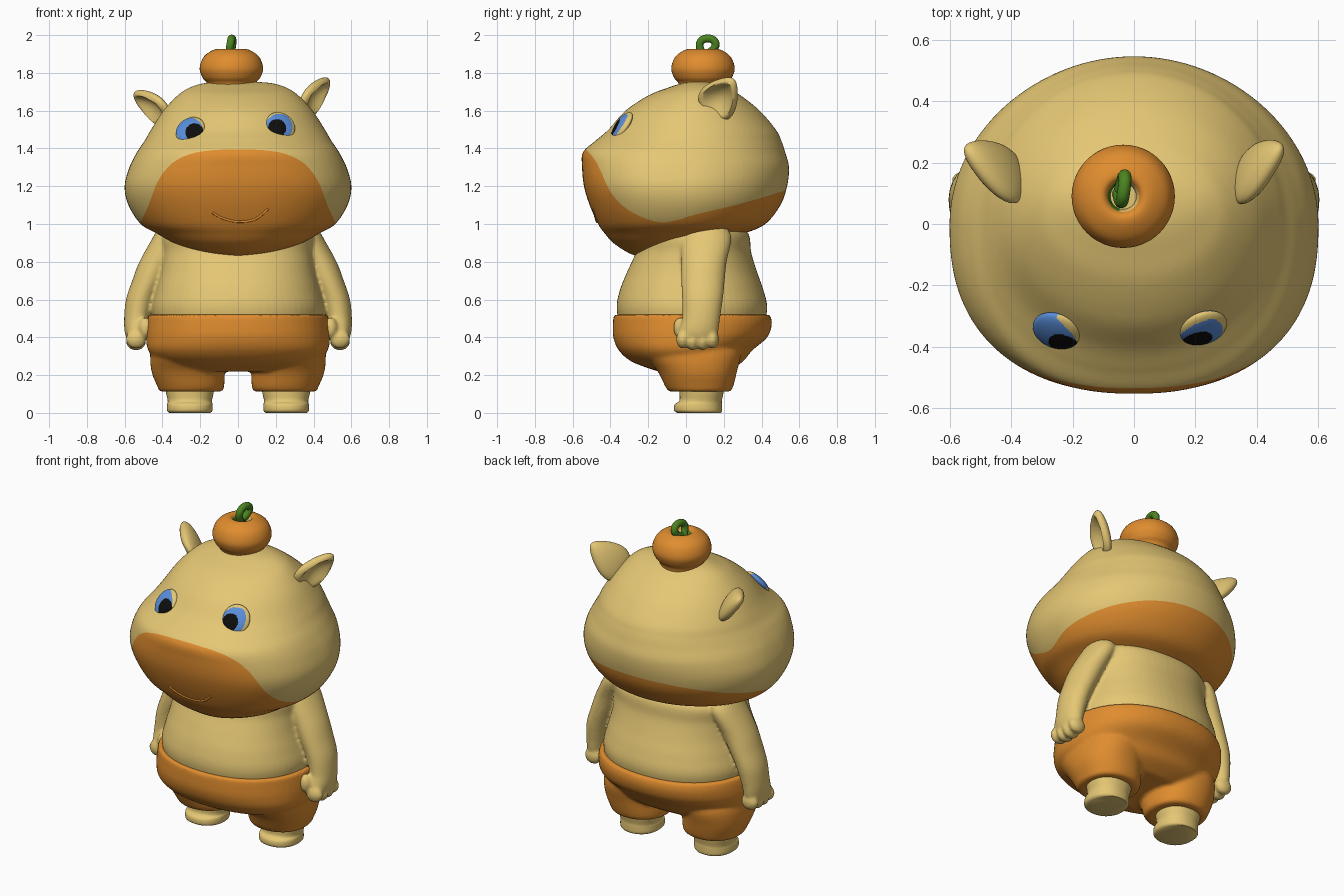
import bpy, bmesh, math
from mathutils import Vector, Matrix
from mathutils.bvhtree import BVHTree

cube = bpy.data.objects.get("Cube")
if cube:
    bpy.data.objects.remove(cube, do_unlink=True)


def material(name, r, g, b):
    m = bpy.data.materials.new(name)
    m.use_nodes = True
    m.diffuse_color = (r, g, b, 1)
    node = next(n for n in m.node_tree.nodes if n.type == 'BSDF_PRINCIPLED')
    node.inputs["Base Color"].default_value = (r, g, b, 1)
    node.inputs["Roughness"].default_value = 0.7
    return m


tan = material("tan skin", .78, .57, .175)
orange = material("orange", .74, .265, .028)
blue = material("blue", .1, .27, .7)
black = material("black", .004, .004, .004)
green = material("green", .07, .23, .015)


def finish(name, bm, *mats):
    bmesh.ops.recalc_face_normals(bm, faces=bm.faces)
    me = bpy.data.meshes.new(name)
    bm.to_mesh(me)
    bm.free()
    ob = bpy.data.objects.new(name, me)
    bpy.context.collection.objects.link(ob)
    for m in mats:
        me.materials.append(m)
    bpy.ops.object.select_all(action='DESELECT')
    bpy.context.view_layer.objects.active = ob
    ob.select_set(True)
    bpy.ops.object.shade_smooth_by_angle(angle=math.radians(50))
    return ob


def spline(rows, sub):
    """Smooth interpolation through rows of equal length."""
    out = []
    for i in range(len(rows) - 1):
        a, b, c, d = (rows[max(0, min(len(rows) - 1, i + k))] for k in (-1, 0, 1, 2))
        for s in range(sub):
            t = s / sub
            out.append([q + .5 * t * (r - p + t * (2*p - 5*q + 4*r - e + t * (3*(q - r) + e - p)))
                        for p, q, r, e in zip(a, b, c, d)])
    return out + [list(rows[-1])]


def loft(bm, rows, seg=48, sub=5, power=2.0, side=1):
    """Rows: height, centre x, half width, front y, back y, optional front power."""
    rings = []
    for row in spline(rows, sub):
        z, cx, hw, yf, yb = row[:5]
        ring = []
        for k in range(seg):
            a = math.tau * k / seg
            c, s = math.cos(a), math.sin(a)
            p = row[5] if len(row) > 5 and s < 0 else power
            x = math.copysign(abs(c) ** (2 / p), c) * hw
            y = math.copysign(abs(s) ** (2 / p), s) * (yb - yf) / 2
            ring.append(bm.verts.new((side * (cx + x), (yf + yb) / 2 + y, z)))
        rings.append(ring)
    for lo, hi in zip(rings, rings[1:]):
        for k in range(seg):
            j = (k + 1) % seg
            bm.faces.new((lo[k], lo[j], hi[j], hi[k]))
    bm.faces.new(rings[0][::-1])
    bm.faces.new(rings[-1])


def ball(bm, centre, radii, seg=24):
    mat = Matrix.Translation(centre) @ Matrix.Diagonal((*radii, 1))
    return bmesh.ops.create_uvsphere(bm, u_segments=seg, v_segments=seg // 2, radius=1, matrix=mat)["verts"]


def blend(ob, voxel, rounds):
    m = ob.modifiers.new("blend", 'REMESH')
    m.mode, m.voxel_size, m.use_smooth_shade = 'VOXEL', voxel, True
    s = ob.modifiers.new("soften", 'SMOOTH')
    s.factor, s.iterations = .5, rounds


# Head
bm = bmesh.new()
loft(bm, [(.83, 0, .05, -.26, -.12, 2), (.85, 0, .2, -.31, .02, 2), (.9, 0, .34, -.385, .17, 2.1),
          (.95, 0, .43, -.43, .31, 2.2), (1, 0, .515, -.465, .42, 2.3), (1.1, 0, .58, -.51, .5, 2.35),
          (1.2, 0, .6, -.54, .535, 2.4), (1.3, 0, .575, -.55, .545, 2.4), (1.38, 0, .535, -.545, .525, 2.3),
          (1.44, 0, .495, -.48, .505, 2.2), (1.5, 0, .46, -.41, .475, 2.1), (1.6, 0, .395, -.32, .39, 2),
          (1.68, 0, .32, -.2, .29, 2), (1.72, 0, .26, -.1, .225, 2), (1.745, 0, .18, -.02, .16, 2),
          (1.755, 0, .05, .05, .1, 2)], seg=128, sub=7)
bmesh.ops.recalc_face_normals(bm, faces=bm.faces)
surface = BVHTree.FromBMesh(bm)

# Cut the muzzle and underside along a curved line, then colour below it
line = spline([(-.62, 1.41), (-.54, 1.4), (-.47, 1.32), (-.4, 1.17), (-.3, 1.07), (-.15, 1.01),
               (-.05, 1.02), (.05, 1.05), (.3, 1.11), (.6, 1.2)], 3)


def cut(faces, co, no):
    geom = set(faces)
    for f in faces:
        geom.update(f.edges, f.verts)
    bmesh.ops.bisect_plane(bm, geom=list(geom), plane_co=co, plane_no=no, dist=1e-5)


for (y0, z0), (y1, z1) in zip(line, line[1:]):
    cut(bm.faces[:], (0, y1, z1), (0, 1, 0))
    strip = [f for f in bm.faces if y0 < f.calc_center_median().y < y1]
    if strip:
        cut(strip, (0, y0, z0), (0, z0 - z1, y1 - y0))
    for f in bm.faces:
        c = f.calc_center_median()
        if y0 < c.y <= y1:
            f.material_index = int(c.z < z0 + (z1 - z0) * (c.y - y0) / (y1 - y0))
finish("head", bm, tan, orange)


def on_face(x, z):
    point, normal, _, _ = surface.ray_cast(Vector((x, -2, z)), Vector((0, 1, 0)))
    return point, normal


# Eyes: shallow domes, with iris and pupil chosen by distance
for name, x, z, ix, iz, px, pz in (("right_eye", -.253, 1.497, -.257, 1.493, -.23, 1.485),
                                   ("left_eye", .226, 1.52, .218, 1.513, .207, 1.507)):
    point, normal = on_face(x, z)
    normal = (normal + Vector((0, -.25, 0))).normalized()
    up = (Vector((0, 0, 1)) - normal * normal.z).normalized()
    frame = Matrix((up.cross(normal), up, normal)).transposed().to_4x4()
    bm = bmesh.new()
    ball(bm, (0, 0, 0), (.079, .085, .027), seg=88)
    bm.transform(Matrix.Translation(point) @ frame)
    for f in bm.faces:
        c = f.calc_center_median()
        if math.hypot(c.x - px, c.z - pz) < .048:
            f.material_index = 2
        elif math.hypot(c.x - ix, c.z - iz) < .071:
            f.material_index = 1
    finish(name, bm, tan, blue, black)


def tube(name, points, radius, mat):
    cu = bpy.data.curves.new(name, 'CURVE')
    cu.dimensions, cu.bevel_depth, cu.bevel_resolution = '3D', radius, 4
    cu.use_fill_caps = True
    sp = cu.splines.new('POLY')
    sp.points.add(len(points) - 1)
    for p, co in zip(sp.points, points):
        p.co = (*co, 1)
    sp.use_smooth = True
    cu.materials.append(mat)
    bpy.context.collection.objects.link(bpy.data.objects.new(name, cu))


# Smile crease following the muzzle
smile = spline([(-.135, 1.06), (-.08, 1.03), (0, 1.012), (.09, 1.025), (.16, 1.08)], 6)
tube("mouth", [on_face(x, z)[0] for x, z in smile], .006, orange)

# Cupped ears, wider at the root
for name, side, base, tip in (("right_ear", -1, (-.385, .14, 1.57), (-.55, .25, 1.695)),
                              ("left_ear", 1, (.355, .14, 1.61), (.478, .25, 1.765))):
    base, tip = Vector(base), Vector(tip)
    along = (tip - base).normalized()
    wide = Vector((-.05 * side, -.2, .1))
    wide = (wide - along * wide.dot(along)).normalized()
    out = wide.cross(along)
    if out.y > 0:
        out = -out
    bm = bmesh.new()
    for v in ball(bm, (0, 0, 0), (1, 1, 1), seg=40):
        a, b, c = v.co
        depth = b * .045
        if b > 0:
            depth -= .065 * max(0, 1 - (a * a + c * c) / .65)
        v.co = base.lerp(tip, .4) + wide * a * .1 * (1 - .4 * c) + out * depth + along * c * .138
    finish(name, bm, tan)

# Body: torso and arms with fingertips and thumbs, blended together
bm = bmesh.new()
loft(bm, [(.42, 0, .43, -.34, .4), (.55, 0, .455, -.367, .43), (.65, 0, .435, -.35, .41),
          (.75, 0, .41, -.31, .375), (.85, 0, .4, -.265, .345), (.95, 0, .4, -.24, .33),
          (1.02, 0, .3, -.15, .25)], seg=64, power=2.2)
for side in (1, -1):
    loft(bm, [(1, .35, .06, .03, .2), (.93, .365, .085, -.02, .24), (.8, .43, .092, -.025, .215),
              (.7, .475, .085, -.025, .205), (.6, .515, .078, -.02, .195), (.5, .535, .068, -.02, .18),
              (.43, .54, .06, -.035, .17), (.39, .54, .048, -.02, .15)], side=side)
    for i in range(4):
        ball(bm, (side * .54, -.018 + i * .053, .39 - .01 * (i in (1, 2))), (.054, .034, .05))
    ball(bm, (side * .49, -.03, .45), (.037, .037, .056))
blend(finish("body", bm, tan), .01, 4)

# Shorts: hips and two legs blended together
bm = bmesh.new()
loft(bm, [(.52, 0, .475, -.383, .445), (.47, 0, .483, -.387, .455), (.4, 0, .487, -.385, .43),
          (.33, 0, .475, -.355, .35), (.27, 0, .42, -.285, .3), (.22, 0, .32, -.15, .22)], seg=64, power=2.2)
for side in (1, -1):
    loft(bm, [(.112, .25, .165, -.09, .235), (.14, .25, .177, -.11, .25), (.22, .265, .193, -.15, .27),
              (.32, .27, .193, -.22, .29), (.4, .26, .17, -.15, .25)], power=2.2, side=side)
blend(finish("shorts", bm, orange), .011, 6)

# Feet
bm = bmesh.new()
loft(bm, [(0, .255, .108, -.045, .185), (.012, .255, .12, -.062, .19), (.045, .255, .12, -.06, .19),
          (.065, .255, .117, -.035, .19), (.12, .255, .128, -.035, .2), (.2, .255, .13, -.035, .2)],
     sub=4, power=2.2)
finish("feet", bm, tan).modifiers.new("mirror", 'MIRROR')

# Round hat with a hollow crown, tan and green inside
hx, hy, seg = -.035, .09, 48
profile = spline([(.12, 1.66), (.128, 1.74), (.153, 1.775), (.168, 1.825), (.148, 1.883),
                  (.105, 1.917), (.068, 1.926), (.048, 1.905), (.042, 1.87)], 5)
bm = bmesh.new()
rings = [[bm.verts.new((hx + r * math.cos(math.tau * k / seg), hy + r * math.sin(math.tau * k / seg), z))
          for k in range(seg)] for r, z in profile]
for lo, hi in zip(rings, rings[1:]):
    for k in range(seg):
        bm.faces.new((lo[k], lo[k - 1], hi[k - 1], hi[k]))
bm.faces.new(rings[0])
bm.faces.new(rings[-1])
for f in bm.faces:
    c = f.calc_center_median()
    if math.hypot(c.x - hx, c.y - hy) < .05 and c.z > 1.8:
        f.material_index = 2 if c.x < hx - .01 else 1
finish("hat", bm, orange, tan, green)

# Looped stem
stem = spline([(-.05, .1, 1.87), (-.045, .078, 1.92), (-.04, .073, 1.955), (-.035, .095, 1.979),
               (-.03, .135, 1.979), (-.03, .157, 1.955), (-.035, .145, 1.925), (-.045, .11, 1.9)], 6)
tube("stem", stem, .021, green)
